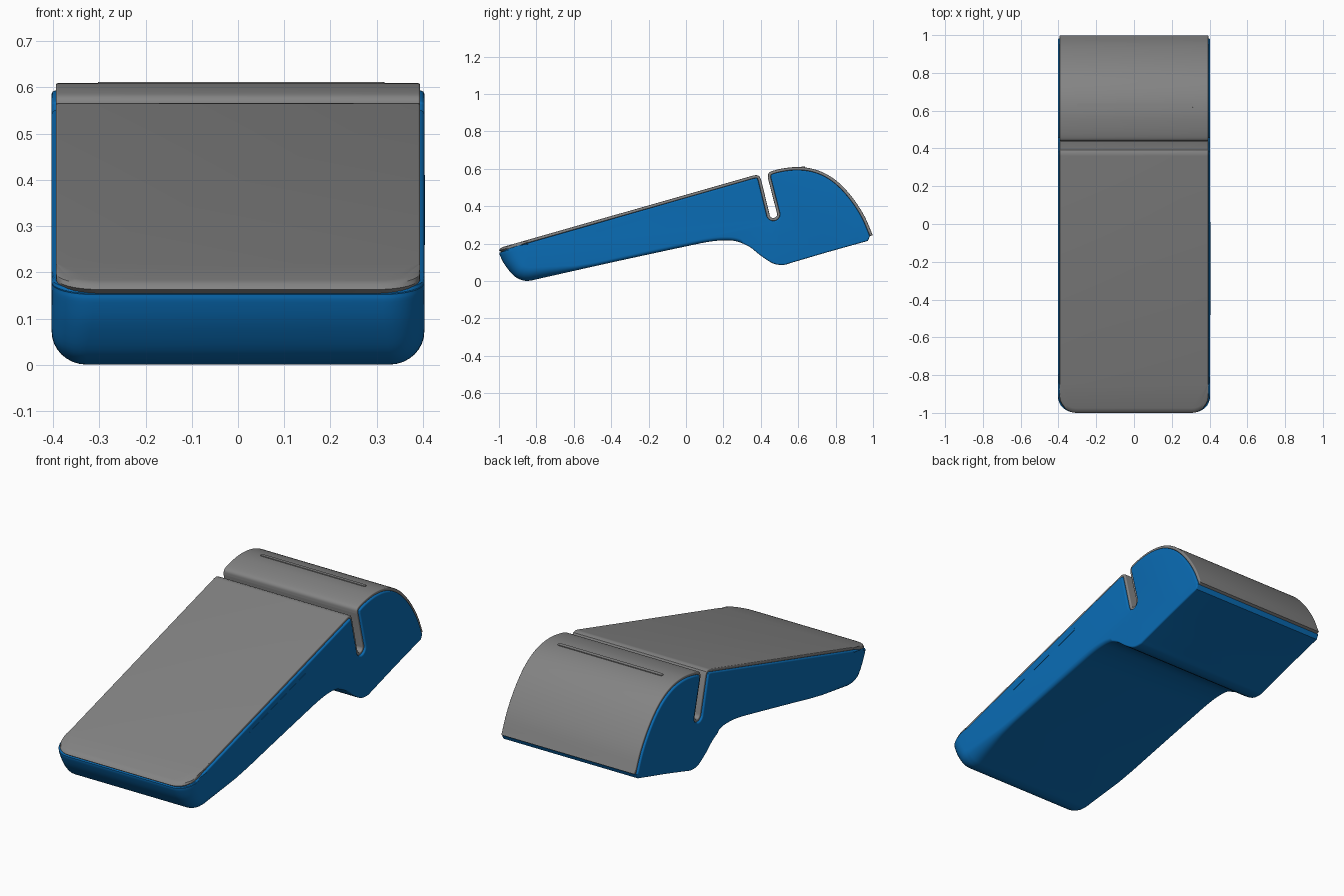
import bpy, bmesh, math
from mathutils import Vector, Matrix

if "Cube" in bpy.data.objects:
    bpy.data.objects.remove(bpy.data.objects["Cube"])

SLOPE = Vector((0.962, 0.274))   # direction of the tilted top in (y, z)
T = 0.016                        # cover thickness


def smooth(pts, n=5):
    """Catmull-Rom curve through 2D points."""
    p = [Vector(q) for q in pts]
    p = [2 * p[0] - p[1]] + p + [2 * p[-1] - p[-2]]
    out = []
    for i in range(1, len(p) - 2):
        a, b, c, d = p[i - 1:i + 3]
        for k in range(n):
            t = k / n
            out.append(0.5 * (2 * b + (c - a) * t + (2 * a - 5 * b + 4 * c - d) * t * t
                              + (3 * b - a - 3 * c + d) * t ** 3))
    return out + [p[-2]]


def normals(pts, closed):
    """Inward normals, the inside lying right of the path."""
    out, n = [], len(pts)
    for i, p in enumerate(pts):
        a = pts[i - 1] if closed or i else p
        b = pts[(i + 1) % n] if closed or i < n - 1 else p
        d = (p - a).normalized() + (b - p).normalized()
        out.append(Vector((d.y, -d.x)).normalized())
    return out


def material(name, color):
    mat = bpy.data.materials.new(name)
    mat.diffuse_color = (*color, 1)
    mat.use_nodes = True
    mat.node_tree.nodes["Principled BSDF"].inputs["Base Color"].default_value = mat.diffuse_color
    return mat


def finish(name, bm, mat, angle=35):
    bmesh.ops.recalc_face_normals(bm, faces=bm.faces)
    me = bpy.data.meshes.new(name)
    bm.to_mesh(me)
    bm.free()
    ob = bpy.data.objects.new(name, me)
    bpy.context.collection.objects.link(ob)
    me.materials.append(mat)
    bpy.ops.object.select_all(action='DESELECT')
    ob.select_set(True)
    bpy.context.view_layer.objects.active = ob
    bpy.ops.object.shade_smooth_by_angle(angle=math.radians(angle))
    return ob


def rounded_extrude(name, pts, half, rule, mat, steps=8):
    """Extrude a side profile across x; rule gives each point's edge radius and inset vector."""
    bm = bmesh.new()
    info = [rule(p, n) for p, n in zip(pts, normals(pts, True))]
    rings = []
    for side in (-1, 1):
        order = range(steps, -1, -1) if side < 0 else range(steps + 1)
        for k in order:
            t = math.pi / 2 * k / steps
            ring = []
            for p, (r, d) in zip(pts, info):
                q = p + d * (1 - math.cos(t))
                ring.append(bm.verts.new((side * (half - r * (1 - math.sin(t))), q.x, q.y)))
            rings.append(ring)
    n = len(pts)
    for a, b in zip(rings, rings[1:]):
        for i in range(n):
            j = (i + 1) % n
            bm.faces.new((a[i], a[j], b[j], b[i]))
    bm.faces.new(rings[0])
    bm.faces.new(rings[-1])
    return finish(name, bm, mat)


def stadium(name, length, width, depth, matrix, mat):
    """Thin bar with round ends."""
    bm = bmesh.new()
    r, vs = width / 2, []
    for s in (1, -1):
        for k in range(9):
            a = -math.pi / 2 + math.pi * k / 8
            vs.append(bm.verts.new((s * (length / 2 - r + r * math.cos(a)),
                                    s * r * math.sin(a), -depth / 2)))
    f = bm.faces.new(vs)
    up = bmesh.ops.extrude_face_region(bm, geom=[f])['geom']
    bmesh.ops.translate(bm, vec=(0, 0, depth),
                        verts=[v for v in up if isinstance(v, bmesh.types.BMVert)])
    bm.transform(matrix)
    return finish(name, bm, mat)


blue = material("blue_plastic", (0.003, 0.15, 0.46))
grey = material("grey_plastic", (0.23, 0.23, 0.23))

# Outer line of the cover: tilted screen, card slot, printer dome
screen = [Vector(p) for p in ((-1, .163), (-.993, .174), (-.975, .183), (-.85, .2185),
                              (.36, .564), (.376, .566), (.392, .561), (.401, .543))]
slot = [Vector((.467 - .0205 * math.cos(a), .357 - .0205 * math.sin(a)))
        for a in [math.pi * k / 8 for k in range(9)]]
dome = smooth([(.438, .55), (.441, .574), (.462, .588), (.52, .602), (.59, .609), (.665, .602),
               (.735, .579), (.80, .539), (.86, .482), (.915, .411), (.96, .335), (.998, .245)])
outer = screen + slot + dome
inner = [p + n * T for p, n in zip(outer, normals(outer, False))]


# Top cover
def cover_rule(p, n):
    return (.09, SLOPE * .09) if p.x < -.9 else (.005, n * .005)


rounded_extrude("top_cover", outer + inner[::-1], 0.394, cover_rule, grey)

# Lower housing: head underside, finger recess, handle, rounded front end
under = smooth([(.972, .214), (.75, .152), (.57, .099), (.52, .086), (.465, .094), (.40, .135),
                (.34, .182), (.27, .212), (.2, .217), (.12, .209), (0, .185), (-.38, .103),
                (-.76, .018), (-.84, .001), (-.885, .007), (-.925, .032), (-.97, .088),
                (-.994, .135), (-.998, .152)], 4)


def housing_rule(p, n):
    top = p.y > .2836 * (p.x + 1) + .12 or p.x > .3
    if top and p.x > -.9:
        return .008, n * .008
    r = .02 + .055 * min(1, max(0, (-p.x - .55) / .3))
    if p.x < -.85:                      # front end: inset turns gradually along the slope
        w = min(1, max(0, (p.y - .01) / .11))
        w = w * w * (3 - 2 * w)
        r += .015 * w
        n = n.lerp(SLOPE, w).normalized()
    return r, n * r


rounded_extrude("housing", inner + under, 0.403, housing_rule, blue)

# Side button strip
c, s = SLOPE
side = Matrix(((0, 0, 1, .402), (c, -s, 0, -.235), (s, c, 0, .335), (0, 0, 0, 1)))
stadium("side_button", .51, .016, .005, side, blue)

# Paper exit strip on the dome
stadium("paper_exit", .62, .02, .008,
        Matrix.Translation((.007, .627, .6073)) @ Matrix.Rotation(-.06, 4, 'X'), grey)
